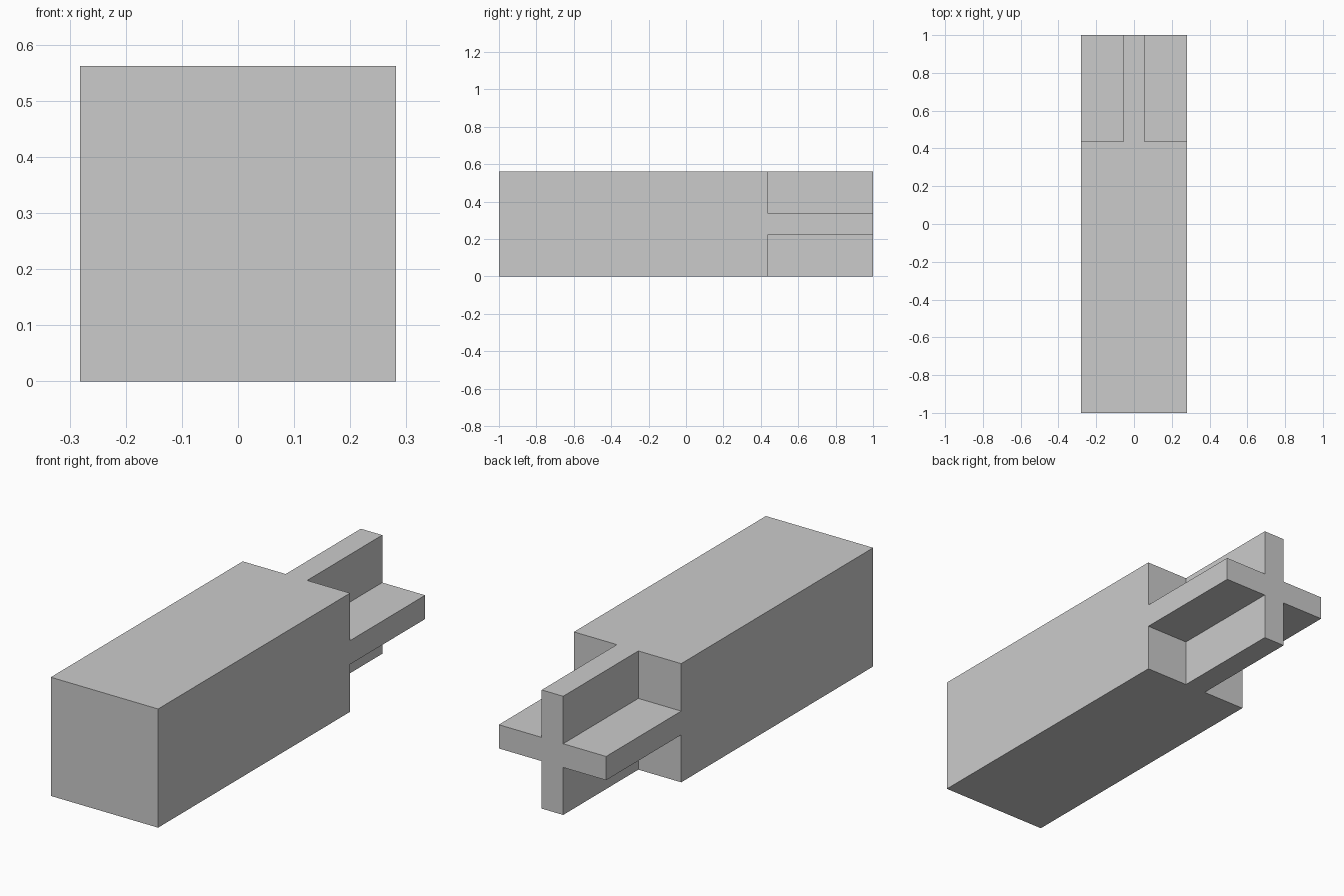
import bpy
import bmesh
from mathutils import Vector

cube = bpy.data.objects.get("Cube")
if cube:
    bpy.data.objects.remove(cube, do_unlink=True)

SIZE = 0.5625          # square section of the block
H = SIZE / 2           # half section
T = SIZE / 10          # half thickness of the cross arms
BACK = 1.0
STEP = BACK - SIZE     # where the block ends and the cross begins

grey = bpy.data.materials.new("plain_grey")
grey.use_nodes = True
color = (0.6, 0.6, 0.6, 1)
grey.diffuse_color = color
grey.node_tree.nodes["Principled BSDF"].inputs["Base Color"].default_value = color


def prism(name, profile, y0, y1):
    """Extrude an (x, z) outline along y."""
    bm = bmesh.new()
    face = bm.faces.new([bm.verts.new((x, y0, z + H)) for x, z in profile])
    new = bmesh.ops.extrude_face_region(bm, geom=[face])["geom"]
    verts = [v for v in new if isinstance(v, bmesh.types.BMVert)]
    bmesh.ops.translate(bm, vec=Vector((0, y1 - y0, 0)), verts=verts)
    bmesh.ops.recalc_face_normals(bm, faces=bm.faces)
    mesh = bpy.data.meshes.new(name)
    bm.to_mesh(mesh)
    bm.free()
    mesh.materials.append(grey)
    obj = bpy.data.objects.new(name, mesh)
    bpy.context.collection.objects.link(obj)
    return obj


# Solid square block
prism("block", [(-H, -H), (H, -H), (H, H), (-H, H)], -BACK, STEP)

# Cross-shaped tail: one arm outline turned through four quarters
cross = []
arm = [(T, -T), (H, -T), (H, T)]
for _ in range(4):
    cross += arm
    arm = [(-z, x) for x, z in arm]
prism("cross_tail", cross, STEP, BACK)
